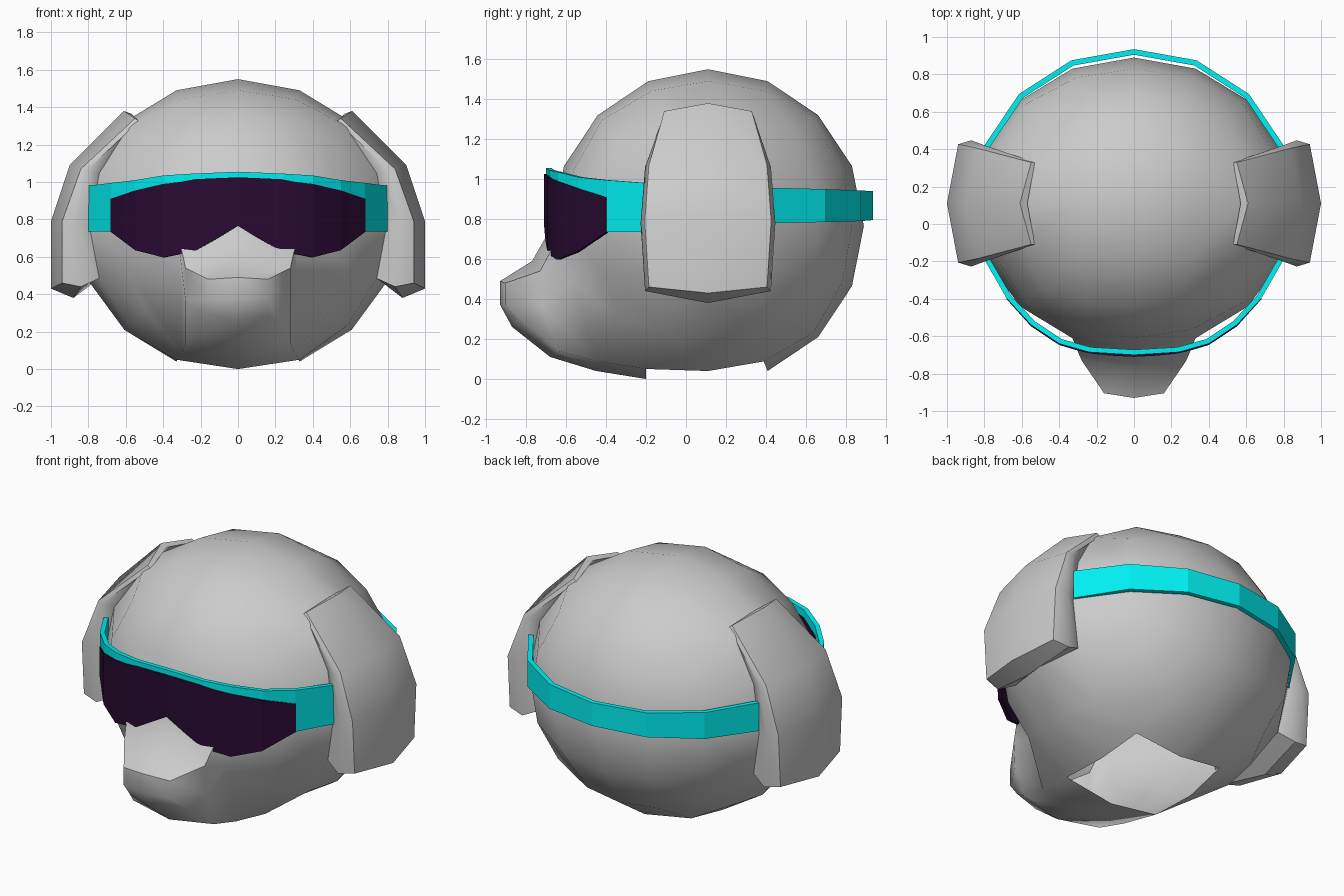
import bpy, bmesh, math
from mathutils import Vector

if "Cube" in bpy.data.objects:
    bpy.data.objects.remove(bpy.data.objects["Cube"])

CEN, RAD = Vector((0, .11, .765)), Vector((.86, .78, .785))

def finish(name, bm, color=None, angle=40):
    bmesh.ops.recalc_face_normals(bm, faces=bm.faces[:])
    me = bpy.data.meshes.new(name)
    bm.to_mesh(me)
    bm.free()
    ob = bpy.data.objects.new(name, me)
    bpy.context.collection.objects.link(ob)
    if color:
        mat = bpy.data.materials.new(name + "_colour")
        mat.diffuse_color = color
        mat.use_nodes = True
        mat.node_tree.nodes["Principled BSDF"].inputs["Base Color"].default_value = mat.diffuse_color
        me.materials.append(mat)
    if angle:
        bpy.ops.object.select_all(action='DESELECT')
        ob.select_set(True)
        bpy.context.view_layer.objects.active = ob
        bpy.ops.object.shade_smooth_by_angle(angle=math.radians(angle))
    return ob

# Helmet shell: cube grid with integer coordinates, later mapped to an ellipsoid
bm = bmesh.new()
lay = bm.verts.layers.int.new("level")
bmesh.ops.create_cube(bm, size=4)
bmesh.ops.subdivide_edges(bm, edges=bm.edges[:], cuts=3, use_grid_fill=True)
for v in bm.verts:
    v.co = Vector([round(c) for c in v.co])

def pick(test):
    return [f for f in bm.faces if test(f.calc_center_median())]

def extrude(faces, level):
    r = bmesh.ops.extrude_face_region(bm, geom=faces)
    new = [g for g in r['geom'] if isinstance(g, bmesh.types.BMFace)]
    old = [f for f in faces if f.is_valid]
    if old:
        bmesh.ops.delete(bm, geom=old, context='FACES')
    for f in new:
        for v in f.verts:
            v[lay] = level
    return new

# Neck opening
bmesh.ops.delete(bm, geom=pick(lambda c: c.z < -1.9 and abs(c.x) < 1 and abs(c.y) < 1),
                 context='FACES')
# Ear covers (levels 1, 2) and muzzle (levels 3, 4)
for s in (1, -1):
    cap = extrude(pick(lambda c: c.x * s > 1.9 and abs(c.y) < 1 and c.z > -1), 1)
    extrude(cap, 2)
cap = extrude(pick(lambda c: c.y < -1.9 and abs(c.x) < 1 and c.z < 0), 3)
extrude(cap, 4)

EAR = {1: {2: (.57, 1.365), 1: (.85, 1.08), 0: (.91, .78), -1: (.88, .38)},
       2: {2: (.61, 1.38), 1: (.9, 1.09), 0: (1.0, .79), -1: (1.0, .43)}}
MUZ = {3: {0: (-.77, .59), -1: (-.76, .36), -2: (-.68, .11)},
       4: {0: (-.93, .49), -1: (-.93, .37), -2: (-.87, .26)}}

def place(c, lev):
    i, j, k = (round(a) for a in c)
    d = Vector([math.tan(a * math.pi / 8) for a in (i, j, k)]).normalized()
    p = CEN + d * RAD
    if lev in EAR:
        x, z = EAR[lev][k]
        side = abs(j)
        x -= side * (.04 if lev == 1 else .06)
        z += side * {2: -.04, 1: -.02, 0: 0, -1: .06 if lev == 1 else .03}[k]
        wide = 1.0 if k == 2 else (1.13 if lev == 1 else 1.06)
        return Vector((math.copysign(x, i), CEN.y + (p.y - CEN.y) * wide, z))
    if lev in MUZ:
        y, z = MUZ[lev][k]
        side = abs(i)
        y += side * (.04 if lev == 3 else .025)
        z += side * {0: -.05 if lev == 3 else -.01, -1: 0, -2: .03}[k]
        return Vector((i * (.28 if lev == 3 else .16), y, z))
    if j == -2 and k == -2 and abs(i) <= 1:      # under the jaw
        return Vector((i * .3, -.45, .04 + .05 * abs(i)))
    if j == -1 and k == -2 and abs(i) <= 1:      # front of neck opening
        return Vector((i * .33, -.2, .05 * abs(i)))
    return p

for v in bm.verts:
    v.co = place(v.co, v[lay])
bmesh.ops.delete(bm, geom=[v for v in bm.verts if not v.link_faces], context='VERTS')
finish("helmet_shell", bm, angle=50)

# Curved bands: stations (x, y, z_top, z_bottom) from the middle outwards, mirrored in x
def band(name, half, thick, color):
    pts = [(-x, y, a, b) for x, y, a, b in reversed(half[1:])] + half
    bm = bmesh.new()
    rings = []
    for x, y, a, b in pts:
        out = Vector((x, y, 0)) - Vector((0, .1, 0))
        inn = Vector((x, y, 0)) - out.normalized() * thick
        rings.append([bm.verts.new(q) for q in
                      ((x, y, a), (x, y, b), (inn.x, inn.y, b), (inn.x, inn.y, a))])
    for r, s in zip(rings, rings[1:]):
        for n in range(4):
            m = (n + 1) % 4
            bm.faces.new((r[n], r[m], s[m], s[n]))
    bm.faces.new(rings[0])
    bm.faces.new(rings[-1][::-1])
    finish(name, bm, color, angle=0)

CYAN, DARK = (0, .87, .89, 1), (.022, .003, .032, 1)
band("visor_frame", [(0, -.70, 1.055, 1.02), (.24, -.685, 1.045, 1.01), (.40, -.64, 1.035, .985),
                     (.55, -.54, 1.01, .95), (.679, -.40, .995, .9), (.68, -.399, .995, .735),
                     (.80, -.19, .98, .735)], .028, CYAN)
band("visor_lens", [(0, -.71, 1.025, .765), (.12, -.704, 1.02, .695), (.23, -.693, 1.015, .63),
                    (.31, -.674, 1.0, .615), (.40, -.647, .99, .597), (.55, -.548, .955, .635),
                    (.683, -.40, .91, .735)], .02, DARK)
band("back_strap", [(0, .935, .94, .795), (.335, .875, .943, .79), (.615, .695, .95, .785),
                    (.80, .42, .957, .78)], .03, CYAN)
